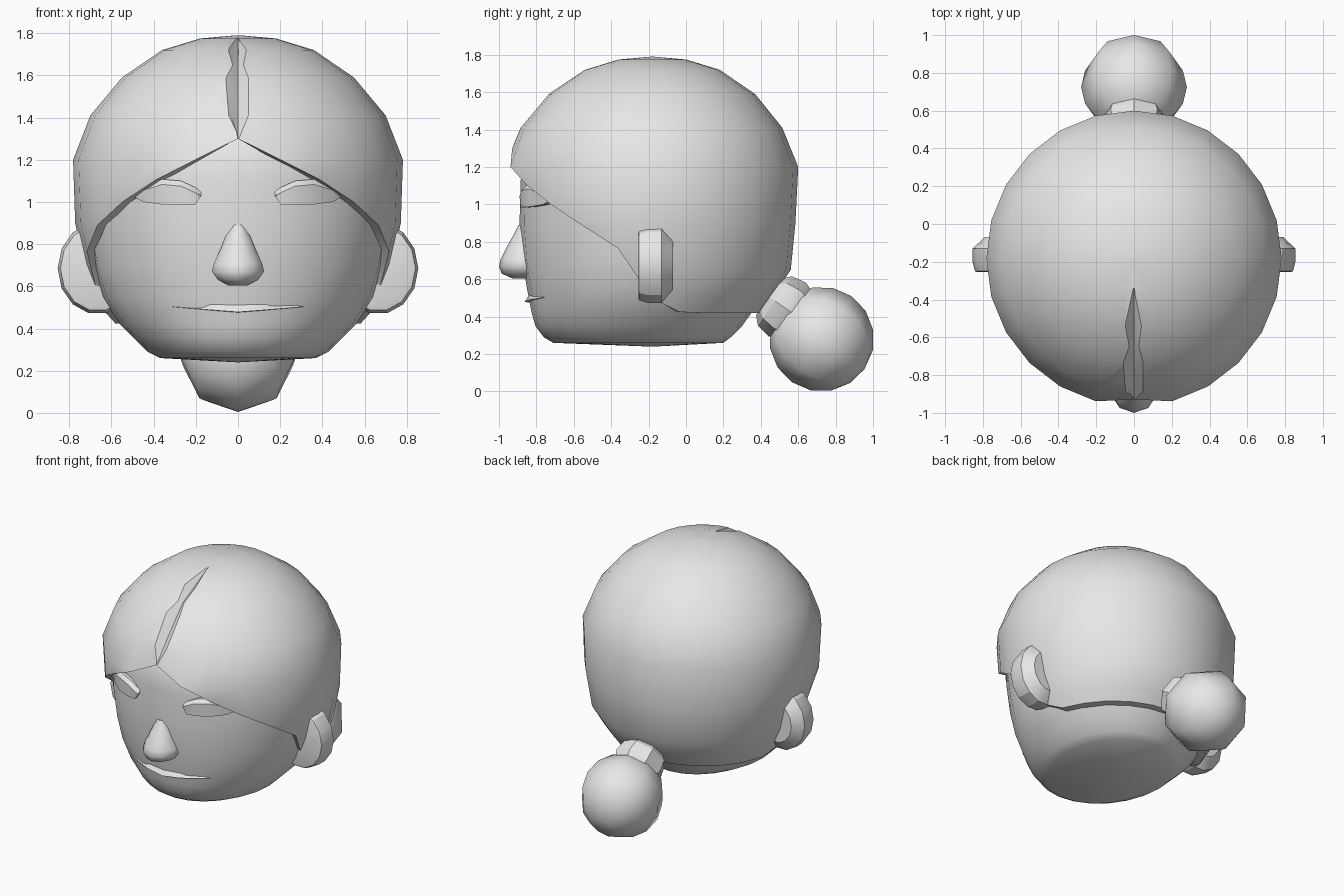
import bpy, bmesh, math
from mathutils import Vector, Matrix

if "Cube" in bpy.data.objects:
    bpy.data.objects.remove(bpy.data.objects["Cube"])

grey = bpy.data.materials.new("plain_grey")
grey.use_nodes = True
grey.diffuse_color = (0.8, 0.8, 0.8, 1)
grey.node_tree.nodes["Principled BSDF"].inputs["Base Color"].default_value = (0.8, 0.8, 0.8, 1)


def smooth(obj, angle):
    bpy.ops.object.select_all(action="DESELECT")
    obj.select_set(True)
    bpy.context.view_layer.objects.active = obj
    bpy.ops.object.shade_smooth_by_angle(angle=math.radians(angle))


def loft(name, rings, angle=30, matrix=None):
    """Closed skin over equal-length rings; both ends close to their centre."""
    def centre(ring):
        return [sum((Vector(p) for p in ring), Vector()) / len(ring)] * len(ring)
    rings = [centre(rings[0])] + rings + [centre(rings[-1])]
    bm = bmesh.new()
    rows = [[bm.verts.new(p) for p in ring] for ring in rings]
    n = len(rows[0])
    for a, b in zip(rows, rows[1:]):
        for i in range(n):
            j = (i + 1) % n
            bm.faces.new((a[i], a[j], b[j], b[i]))
    bmesh.ops.remove_doubles(bm, verts=bm.verts, dist=0.0002)
    if matrix:
        bm.transform(matrix)
    bmesh.ops.recalc_face_normals(bm, faces=bm.faces)
    mesh = bpy.data.meshes.new(name)
    bm.to_mesh(mesh)
    bm.free()
    mesh.materials.append(grey)
    obj = bpy.data.objects.new(name, mesh)
    bpy.context.collection.objects.link(obj)
    if angle:
        smooth(obj, angle)
    return obj


def at(profile, z):
    """Width, front and back of a profile at a height."""
    for a, b in zip(profile, profile[1:]):
        if z <= b[0]:
            t = max(0, (z - a[0]) / (b[0] - a[0]))
            return [p + (q - p) * t for p, q in zip(a[1:], b[1:])]
    return profile[-1][1:]


def shell_point(profile, z, i, scale=1):
    width, front, back = at(profile, z)
    a = math.tau * i / COLUMNS
    mid, depth = (front + back) / 2, (back - front) / 2
    return Vector((width * scale * math.sin(a), mid - depth * scale * math.cos(a), z))


def mirrored(name, rings, angle):
    for side, sign in (("left", 1), ("right", -1)):
        loft(side + "_" + name, [[(sign * x, y, z) for x, y, z in r] for r in rings], angle)


COLUMNS = 24

# Head: height, half width, front y, back y
head = [(.24, .01, -.19, -.17), (.26, .37, -.71, .2), (.29, .43, -.76, .24),
        (.35, .49, -.805, .3), (.42, .56, -.825, .35), (.55, .645, -.85, .43),
        (.7, .69, -.875, .48), (.9, .725, -.89, .52), (1.1, .735, -.885, .53),
        (1.2, .72, -.88, .52), (1.3, .67, -.84, .47), (1.45, .54, -.7, .33),
        (1.65, .1, -.28, -.08)]
loft("head", [[shell_point(head, row[0], i) for i in range(COLUMNS)] for row in head], 40)

# Hair cap with a hairline that dips from the brow to the nape
hair = [(.42, .6, -.78, .4), (.5, .65, -.83, .46), (.65, .715, -.89, .56),
        (.9, .772, -.94, .585), (1.2, .782, -.965, .6), (1.41, .7, -.89, .515),
        (1.59, .55, -.74, .37), (1.72, .36, -.545, .18), (1.775, .18, -.36, 0),
        (1.79, .01, -.19, -.17)]
hairline = [1.3, 1.2, 1.105, 1.0, .89, .765, .5, .425, .42, .42, .42, .42, .42]
edge = [hairline[min(i, COLUMNS - i)] for i in range(COLUMNS)]
rings = [[shell_point(hair, z, i, .86) for i, z in enumerate(edge)]]
for row in hair:
    rings.append([shell_point(hair, max(row[0], z), i) for i, z in enumerate(edge)])
hair_cap = loft("hair_cap", rings, 0)

# Parting: a tapered groove cut over the crown
hub = Vector((0, -.185, 1.2))
groove = []
for y, z, half, depth in ((-.95, 1.285, .004, .012), (-.845, 1.47, .06, .05),
                          (-.66, 1.66, .042, .04), (-.34, 1.778, .003, .01)):
    p = Vector((0, y, z))
    out = (p - hub).normalized()
    wide = Vector((half * 2, 0, 0))
    groove.append([p - out * depth, p + out * depth + wide, p + out * depth - wide])
cutter = loft("parting_cutter", groove, 0)
cutter.hide_render = True
cut = hair_cap.modifiers.new("parting", "BOOLEAN")
cut.operation = "DIFFERENCE"
cut.object = cutter
cut.solver = "EXACT"
bpy.context.view_layer.objects.active = hair_cap
bpy.ops.object.modifier_apply(modifier=cut.name)
bpy.data.objects.remove(cutter)
smooth(hair_cap, 32)

# Ears: upright rounded discs
ear = []
for y, s in ((-.255, .86), (-.25, .93), (-.2, 1), (-.13, 1), (-.07, .66)):
    ear.append([(.665 + .19 * s * math.cos(math.tau * k / 14),
                 y, .685 + .218 * s * math.sin(math.tau * k / 14)) for k in range(14)])
mirrored("ear", ear, 25)

# Closed eyelids: curved wedges from inner to outer corner
lid = []
for x, y, top, low in ((.175, -.88, 1.05, 1.03), (.205, -.885, 1.07, .985), (.27, -.875, 1.1, .985),
                       (.36, -.835, 1.108, .988), (.45, -.765, 1.08, 1.0), (.485, -.73, 1.05, 1.02)):
    lid.append([(x, y + .02, top), (x, y - .005, top - .025), (x, y, low),
                (x, y + .12, low), (x, y + .12, top)])
mirrored("eyelid", lid, 30)

# Nose: height, half width, front y
nose = []
for z, w, front in ((.89, .03, -.895), (.84, .06, -.92), (.77, .09, -.96), (.71, .12, -.99),
                    (.67, .13, -1), (.63, .1, -.985), (.605, .05, -.93)):
    nose.append([(w * math.sin(math.tau * k / 10),
                  -.86 + (front + .86) * math.cos(math.tau * k / 10), z) for k in range(10)])
loft("nose", nose, 60)

# Mouth: a sloped lip tapering to both corners
lip = []
for x, y, top, low in ((-.31, -.765, .507, .503), (-.13, -.845, .537, .488), (0, -.865, .53, .478),
                       (.13, -.845, .537, .488), (.31, -.765, .507, .503)):
    lip.append([(x, y + .035, top), (x, y, low), (x, y + .08, low - .005), (x, y + .1, top)])
loft("mouth", lip, 30)


# Ponytail tie and bun, both turned about one sloping axis
def turned(name, centre, profile, angle):
    spin = Matrix.Translation(centre) @ Vector((0, .82, -.57)).to_track_quat("Z", "X").to_matrix().to_4x4()
    rings = [[(r * math.cos(math.tau * k / 8), r * math.sin(math.tau * k / 8), h)
              for k in range(8)] for h, r in profile]
    loft(name, rings, angle, spin)


turned("hair_tie", (0, .525, .45), [(-.1, .12), (-.06, .16), (.02, .175), (.06, .16), (.09, .12)], 30)
bun = [(-.28 * math.cos(math.pi * k / 8), .28 * math.sin(math.pi * k / 8)) for k in range(9)]
turned("hair_bun", (0, .725, .28), bun, 60)
